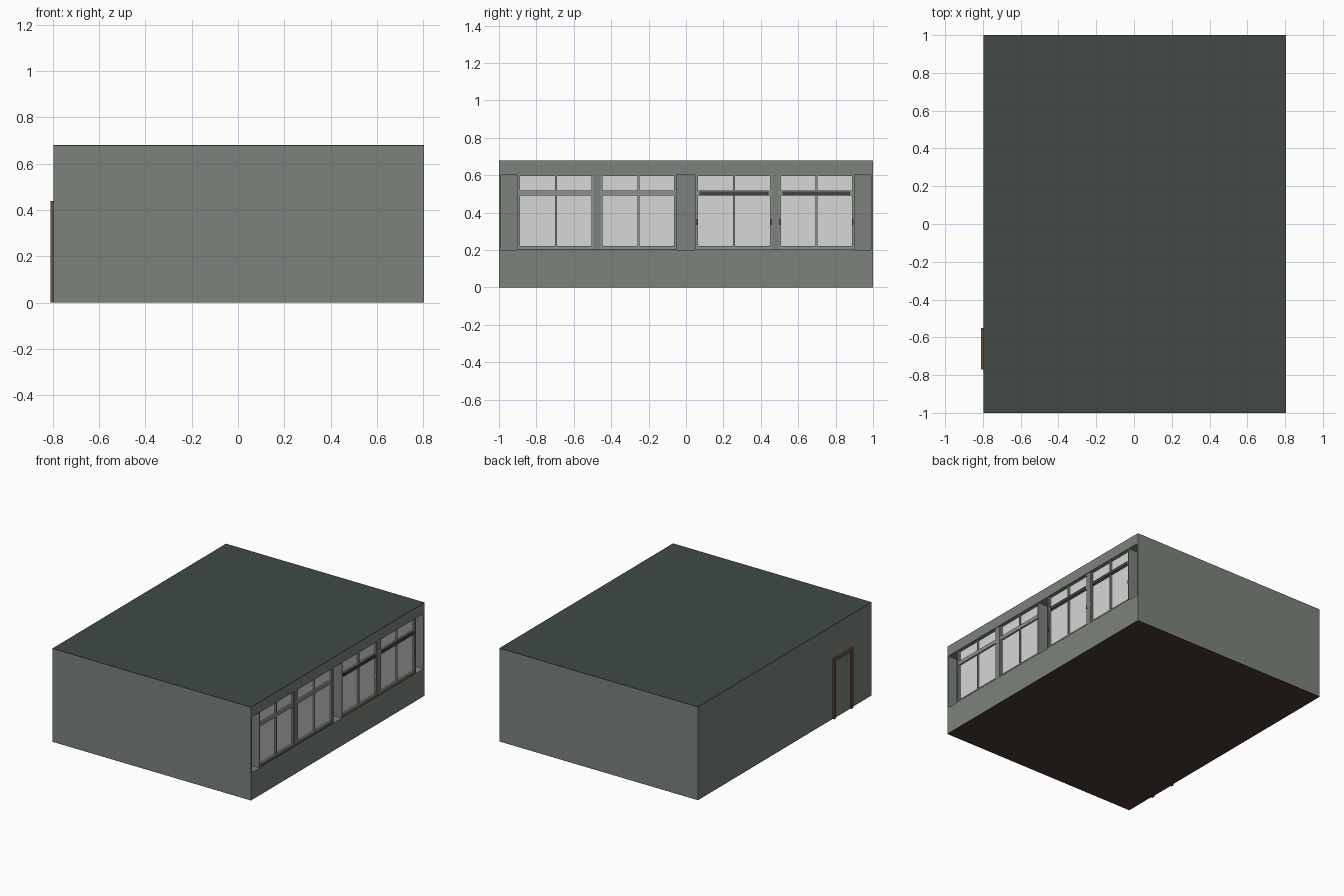
import bpy, bmesh
from mathutils import Vector

if "Cube" in bpy.data.objects:
    bpy.data.objects.remove(bpy.data.objects["Cube"])


def mat(name, col):
    m = bpy.data.materials.new(name)
    m.diffuse_color = (*col, 1)
    m.use_nodes = True
    m.node_tree.nodes["Principled BSDF"].inputs["Base Color"].default_value = m.diffuse_color
    return m


WALL = mat("grey_green_wall", (0.2, 0.225, 0.2))
ROOF = mat("dark_green_roof", (0.052, 0.068, 0.058))
FLOOR = mat("dark_brown_floor", (0.065, 0.045, 0.035))
GLASS = mat("pale_grey_glass", (0.68, 0.68, 0.68))
FRAME = mat("window_frame_grey", (0.27, 0.29, 0.27))
WOOD = mat("brown_wood", (0.16, 0.08, 0.045))
DARK = mat("dark_metal", (0.06, 0.06, 0.06))


def boxes(name, material, specs):
    """One object from boxes given as (x0, x1, y0, y1, z0, z1)."""
    bm = bmesh.new()
    for x0, x1, y0, y1, z0, z1 in specs:
        vs = bmesh.ops.create_cube(bm, size=1)["verts"]
        size = Vector((x1 - x0, y1 - y0, z1 - z0))
        mid = Vector((x0 + x1, y0 + y1, z0 + z1)) / 2
        for v in vs:
            v.co = mid + v.co * size
    me = bpy.data.meshes.new(name)
    bm.to_mesh(me)
    bm.free()
    me.materials.append(material)
    ob = bpy.data.objects.new(name, me)
    bpy.context.collection.objects.link(ob)
    return ob


L, R = -0.797, 0.805      # outer faces of the long walls
IN = 0.705                # inner face of the thick window wall
H, SILL, HEAD = 0.68, 0.2, 0.603

# Room shell
boxes("floor", FLOOR, [(L, R, -1, 1, 0, 0.003)])
boxes("roof", ROOF, [(L, R, -1, 1, H - 0.003, H)])
boxes("front_wall", WALL, [(L, R, -1, -0.99, 0.003, H - 0.003)])
boxes("back_wall", WALL, [(L, R, 0.99, 1, 0.003, H - 0.003)])
boxes("door_wall", WALL, [(L, L + 0.01, -0.99, 0.99, 0.003, H - 0.003)])
boxes("window_wall_base", WALL, [(IN, R, -0.99, 0.99, 0.003, SILL)])
boxes("window_wall_header", WALL, [(IN, R, -0.99, 0.99, HEAD, H - 0.003)])

# Recessed piers between the window bays, and the thin sides of the bays
boxes("recessed_piers", WALL,
      [(IN - 0.01, IN, a, b, SILL, HEAD)
       for a, b in ((-0.99, -0.9), (-0.05, 0.05), (0.9, 0.99))])
boxes("bay_sides", WALL,
      [(IN, R, y - 0.003, y + 0.003, SILL, HEAD)
       for y in (-0.9, -0.05, 0.05, 0.9)])

# Windows: two pairs of casements, each with top lights
GX = 0.785
windows = [(-0.897, -0.494), (-0.456, -0.053), (0.053, 0.460), (0.497, 0.897)]
for i, (a, b) in enumerate(windows, 1):
    m, x0, x1 = (a + b) / 2, GX - 0.015, GX + 0.012
    boxes(f"window_glass_{i}", GLASS, [(GX - 0.004, GX, a, b, SILL, HEAD)])
    boxes(f"window_frame_{i}", FRAME,
          [(x0, x1, y - 0.005, y + 0.005, SILL, HEAD) for y in (a + 0.005, m, b - 0.005)]
          + [(x0, x1, a, b, z0, z1)
             for z0, z1 in ((SILL + 0.006, 0.221), (0.492, 0.519), (0.597, HEAD))])
    if a > 0:
        # Dark rail and side catches on the second pair
        boxes(f"transom_rail_{i}", DARK,
              [(x1, x1 + 0.006, a + 0.02, b - 0.02, 0.492, 0.513)])
        boxes(f"side_catches_{i}", DARK,
              [(x1, x1 + 0.004, y - 0.004, y + 0.004, 0.335, 0.365)
               for y in (a + 0.005, b - 0.005)])

# Posts between the casements of each pair
boxes("window_posts", WALL, [(IN, R - 0.005, windows[k][1], windows[k + 1][0], SILL, HEAD)
                             for k in (0, 2)])
# Sills
boxes("dark_sill", DARK, [(IN, R, -0.9, -0.05, SILL, SILL + 0.006)])
boxes("wood_sill", WOOD, [(IN, R, 0.05, 0.9, SILL, SILL + 0.006)])

# Door frame and door leaf
D0, D1, DH, T = -0.77, -0.55, 0.44, 0.02
boxes("door_frame", WOOD, [(-0.81, L, D0, D0 + T, 0, DH),
                           (-0.81, L, D1 - T, D1, 0, DH),
                           (-0.81, L, D0 + T, D1 - T, DH - T, DH)])
boxes("door_leaf", WALL, [(L - 0.003, L, D0 + T, D1 - T, 0, DH - T)])
